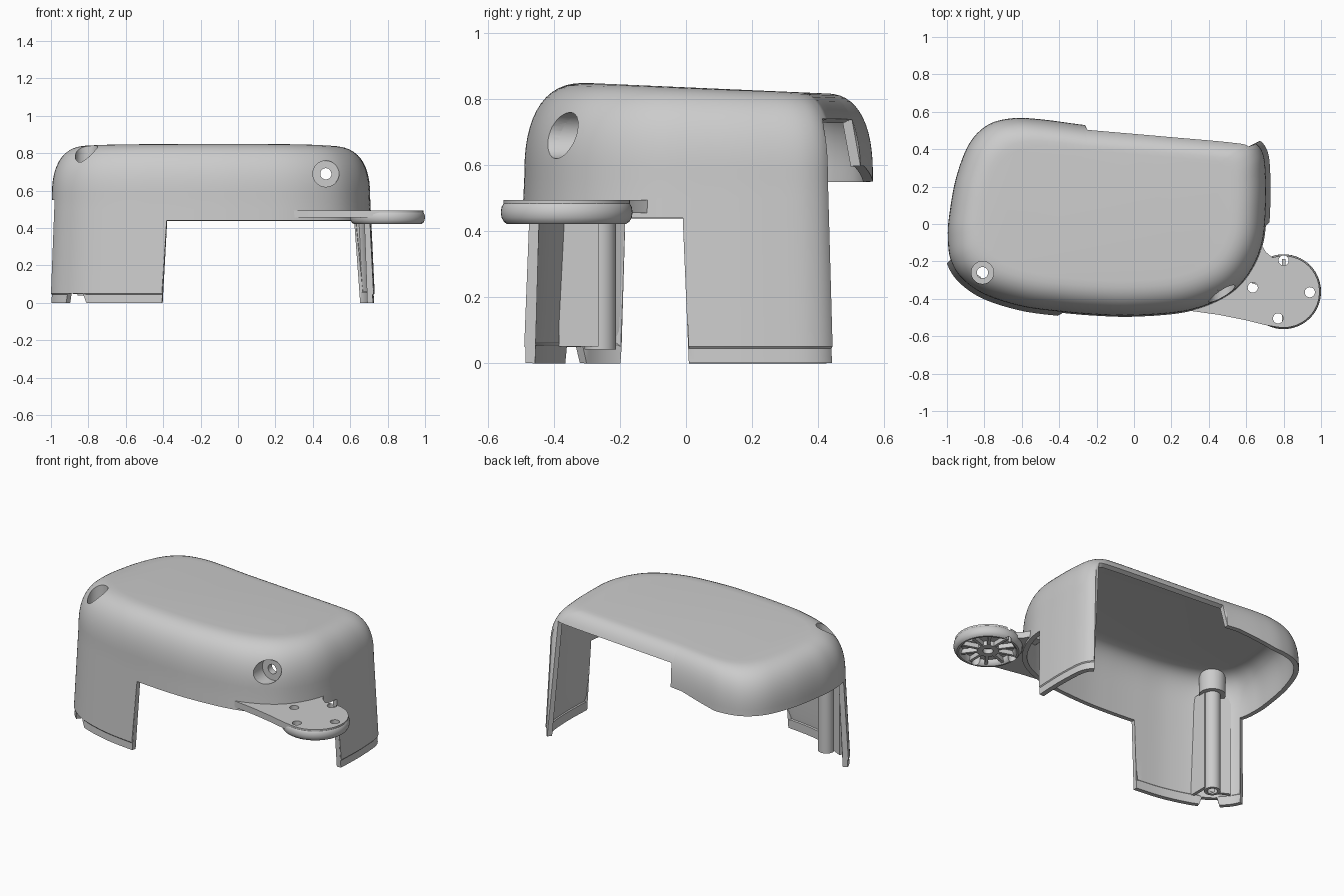
import bpy, bmesh, math
from mathutils import Vector, Matrix

cube = bpy.data.objects.get("Cube")
if cube:
    bpy.data.objects.remove(cube, do_unlink=True)

grey = bpy.data.materials.new("light_grey_plastic")
grey.use_nodes = True
COLOUR = (0.6, 0.6, 0.6, 1)
grey.diffuse_color = COLOUR
grey.node_tree.nodes["Principled BSDF"].inputs["Base Color"].default_value = COLOUR


def finish(name, bm):
    me = bpy.data.meshes.new(name)
    bm.to_mesh(me)
    bm.free()
    me.materials.append(grey)
    ob = bpy.data.objects.new(name, me)
    bpy.context.collection.objects.link(ob)
    return ob


def activate(ob):
    bpy.ops.object.select_all(action='DESELECT')
    ob.select_set(True)
    bpy.context.view_layer.objects.active = ob


def modify(ob, kind, **settings):
    mod = ob.modifiers.new(kind.lower(), kind)
    for key, value in settings.items():
        setattr(mod, key, value)
    activate(ob)
    bpy.ops.object.modifier_apply(modifier=mod.name)


def boolean(ob, cutter, operation='DIFFERENCE'):
    modify(ob, 'BOOLEAN', object=cutter, operation=operation, solver='EXACT')


def smooth(ob, angle=35):
    activate(ob)
    bpy.ops.object.shade_smooth_by_angle(angle=math.radians(angle))


def lathe(name, profile, origin, rot=None, sides=32):
    """Revolve a closed (radius, height) loop about z, then place it."""
    bm = bmesh.new()
    rings = []
    for i in range(sides):
        a = math.tau * i / sides
        rings.append([bm.verts.new((r * math.cos(a), r * math.sin(a), h)) for r, h in profile])
    for i in range(sides):
        p, q = rings[i], rings[(i + 1) % sides]
        for j in range(len(profile)):
            k = (j + 1) % len(profile)
            bm.faces.new((p[j], q[j], q[k], p[k]))
    bmesh.ops.recalc_face_normals(bm, faces=bm.faces)
    bm.transform(Matrix.Translation(origin) @ (rot or Matrix()))
    return finish(name, bm)


def rod(name, radius, depth, origin, rot=None):
    bm = bmesh.new()
    bmesh.ops.create_cone(bm, cap_ends=True, segments=32, radius1=radius, radius2=radius, depth=depth)
    bm.transform(Matrix.Translation(origin) @ (rot or Matrix()))
    return finish(name, bm)


def box(name, size, centre, turn=0):
    bm = bmesh.new()
    bmesh.ops.create_cube(bm, size=1)
    bm.transform(Matrix.Translation(centre) @ Matrix.Rotation(turn, 4, 'Z') @ Matrix.Diagonal((*size, 1)))
    return finish(name, bm)


# Plan outline of the cover, anticlockwise, smoothed through its points
PLAN = [(0, -.49), (.25, -.47), (.42, -.42), (.55, -.34), (.64, -.22), (.69, -.08),
        (.705, .1), (.705, .25), (.692, .37), (.645, .435), (.55, .457), (.2, .489),
        (-.22, .526), (-.29, .533), (-.5, .56), (-.65, .565), (-.78, .53), (-.88, .43),
        (-.95, .25), (-.987, .05), (-.995, -.07), (-.98, -.19), (-.92, -.29), (-.795, -.378),
        (-.6, -.44), (-.4, -.468), (-.2, -.485)]


def spline(points, steps):
    pts, out = [Vector(p) for p in points], []
    n = len(pts)
    for i in range(n):
        a, b, c, d = (pts[(i + k) % n] for k in (-1, 0, 1, 2))
        for s in range(steps):
            t = s / steps
            out.append(0.5 * (2 * b + (c - a) * t + (2 * a - 5 * b + 4 * c - d) * t * t
                              + (3 * b - a - 3 * c + d) * t ** 3))
    return out


def hem(p):
    """Height where the wall stops at each place on the outline."""
    x, y = p
    if x < -.39 and y < -.19:
        return .05 if -.9 < x < -.81 else 0
    if x > .65 and y > 0:
        return 0
    if x > -.26 and y > .3:
        return .75
    if y > .3:
        return .55 + .05 * clamp((x + .6) / .25)
    return .55 if y > -.2 and x < 0 else .44


TOP, SPRING = .835, .56


def clamp(v):
    return min(max(v, 0), 1)


def surface(p, z):
    """Point of the outer skin: domed shoulder above, slight draft below."""
    x, y = p
    u = clamp((z - SPRING) / (TOP - SPRING))
    shrink = 1 - (1 - u ** 2.5) ** (1 / 2.5)
    shrink -= .14 * clamp((SPRING - z) / SPRING)
    if z < .045:
        shrink += .03
    rx, ry = .19, .18 - .04 * clamp(y / .4)
    return (x - rx * shrink * (x + .14) / .85, y - ry * shrink * (y - .03) / .5, z - .03 * y * u)


def skin(name, hem_rule, closed):
    outline = spline(PLAN, 10)
    levels = [SPRING + (TOP - SPRING) * math.cos(math.pi / 2 * i / 14) for i in range(15)]
    levels += [.5, .44, .3, .2, .1, .05, .044, 0]
    bm = bmesh.new()
    rings = [[bm.verts.new(surface(p, max(z, hem_rule(p)))) for p in outline] for z in levels]
    n = len(outline)
    bm.faces.new(rings[0])
    for a, b in zip(rings, rings[1:]):
        for i in range(n):
            j = (i + 1) % n
            bm.faces.new((a[i], b[i], b[j], a[j]))
    if closed:
        bm.faces.new(rings[-1][::-1])
    bmesh.ops.remove_doubles(bm, verts=bm.verts, dist=1e-5)
    return finish(name, bm)


cover = skin("cover_shell", hem, False)
modify(cover, 'SOLIDIFY', thickness=.03, offset=-1)
mould = skin("mould_helper", lambda p: 0, True)
helpers = [mould]

# Screw wells: one sunk in the front wall, one through the top corner
FACE_FRONT = Matrix.Rotation(math.pi / 2, 4, 'X')
wells = [("front_screw_well", (.47, -.325, .69), FACE_FRONT, .07, .04),
         ("corner_screw_well", (-.81, -.26, .7), Matrix(), .06, .66)]
for name, origin, rot, radius, length in wells:
    hole, wall = .03, .018
    loop = [(radius, .3), (radius, 0), (hole, 0), (hole, -length), (hole + wall, -length),
            (hole + wall, -wall), (radius + wall, -wall), (radius + wall, .3)]
    well = lathe(name, loop, origin, rot)
    boolean(well, mould, 'INTERSECT')
    smooth(well)
    reach = rot @ Vector((0, 0, .15))
    cutter = rod(name + "_cutter", radius, .3, Vector(origin) + reach, rot)
    boolean(cover, cutter)
    helpers.append(cutter)
smooth(cover)

# Ribs tying the corner screw post to the front leg
for name, centre, turn in (("leg_rib_inner", (-.765, -.325, .37), 0),
                           ("leg_rib_outer", (-.875, -.265, .37), 1.1)):
    rib = box(name, (.02, .12, .64), centre, turn)
    boolean(rib, mould, 'INTERSECT')

# Round mounting lug: blended plate, rolled rim, hub and spokes
LUG = Vector((.8, -.362, 0))
R = .192
arc = [(LUG.x + R * math.cos(math.radians(a)), LUG.y + R * math.sin(math.radians(a)))
       for a in range(-100, 116, 8)]
edge = arc + [(.705, -.15), (.675, -.1), (.63, -.21), (.53, -.34), (.4, -.41), (.27, -.46),
              (.45, -.485), (.6, -.515), (.7, -.54)]
bm = bmesh.new()
base = bm.faces.new([bm.verts.new((x, y, .455)) for x, y in edge])
lift = bmesh.ops.extrude_face_region(bm, geom=[base])
bmesh.ops.translate(bm, vec=(0, 0, .04), verts=[v for v in lift["geom"] if isinstance(v, bmesh.types.BMVert)])
bmesh.ops.recalc_face_normals(bm, faces=bm.faces)
plate = finish("lug_plate", bm)

tube = [(.175 + .025 * math.cos(a), .457 + .037 * math.sin(a))
        for a in (math.tau * i / 14 for i in range(14))]
rim = lathe("lug_rim", tube, LUG, sides=56)
hub = lathe("lug_hub", [(.03, .425), (.065, .425), (.065, .47), (.03, .47)], LUG)
smooth(hub)
for i in range(10):
    a = math.tau * (i + .5) / 10
    mid = LUG + Vector((.115 * math.cos(a), .115 * math.sin(a), .447))
    box(f"lug_spoke_{i + 1}", (.12, .018, .04), mid, a)

# Four fixing holes through the lug
for i, (x, y) in enumerate([(.8, -.195), (.635, -.34), (.94, -.365), (.77, -.505)]):
    drill = rod(f"lug_drill_{i + 1}", .027, .3, (x, y, .45))
    boolean(plate, drill)
    boolean(rim, drill)
    helpers.append(drill)
smooth(plate)
smooth(rim)

for ob in helpers:
    bpy.data.objects.remove(ob, do_unlink=True)
